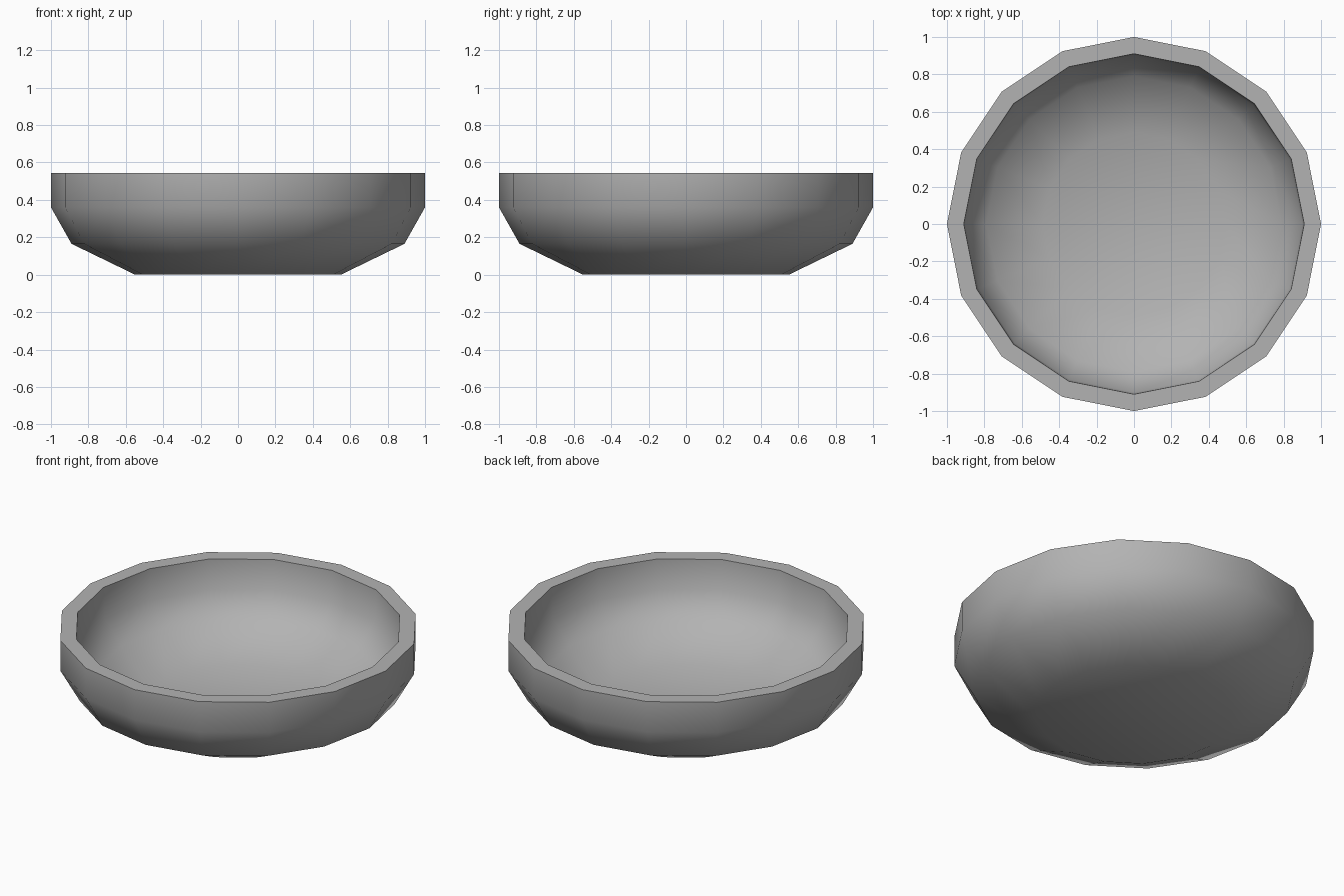
import bpy, bmesh, math

if "Cube" in bpy.data.objects:
    bpy.data.objects.remove(bpy.data.objects["Cube"])

SIDES = 16
# Cross-section (radius, height): outside from base centre to rim, then inside back to centre
PROFILE = [(0, 0), (0.55, 0), (0.89, 0.165), (1.0, 0.36), (1.0, 0.545),
           (0.91, 0.545), (0.90, 0.36), (0.79, 0.22), (0.49, 0.09), (0, 0.09)]

# Bowl: spin the cross-section around z
bm = bmesh.new()
verts = [bm.verts.new((r, 0, z)) for r, z in PROFILE]
edges = [bm.edges.new(pair) for pair in zip(verts, verts[1:])]
bmesh.ops.spin(bm, geom=verts + edges, cent=(0, 0, 0), axis=(0, 0, 1),
               angle=math.tau, steps=SIDES, use_merge=False)
bmesh.ops.remove_doubles(bm, verts=bm.verts, dist=1e-4)
bmesh.ops.recalc_face_normals(bm, faces=bm.faces)
mesh = bpy.data.meshes.new("bowl")
bm.to_mesh(mesh)
bm.free()

bowl = bpy.data.objects.new("bowl", mesh)
bpy.context.collection.objects.link(bowl)
bpy.context.view_layer.objects.active = bowl
bowl.select_set(True)
bpy.ops.object.shade_smooth_by_angle(angle=math.radians(45))

# Dark grey surface
grey = bpy.data.materials.new("dark_grey")
grey.diffuse_color = (0.45, 0.45, 0.45, 1)
grey.use_nodes = True
grey.node_tree.nodes["Principled BSDF"].inputs["Base Color"].default_value = grey.diffuse_color
mesh.materials.append(grey)
